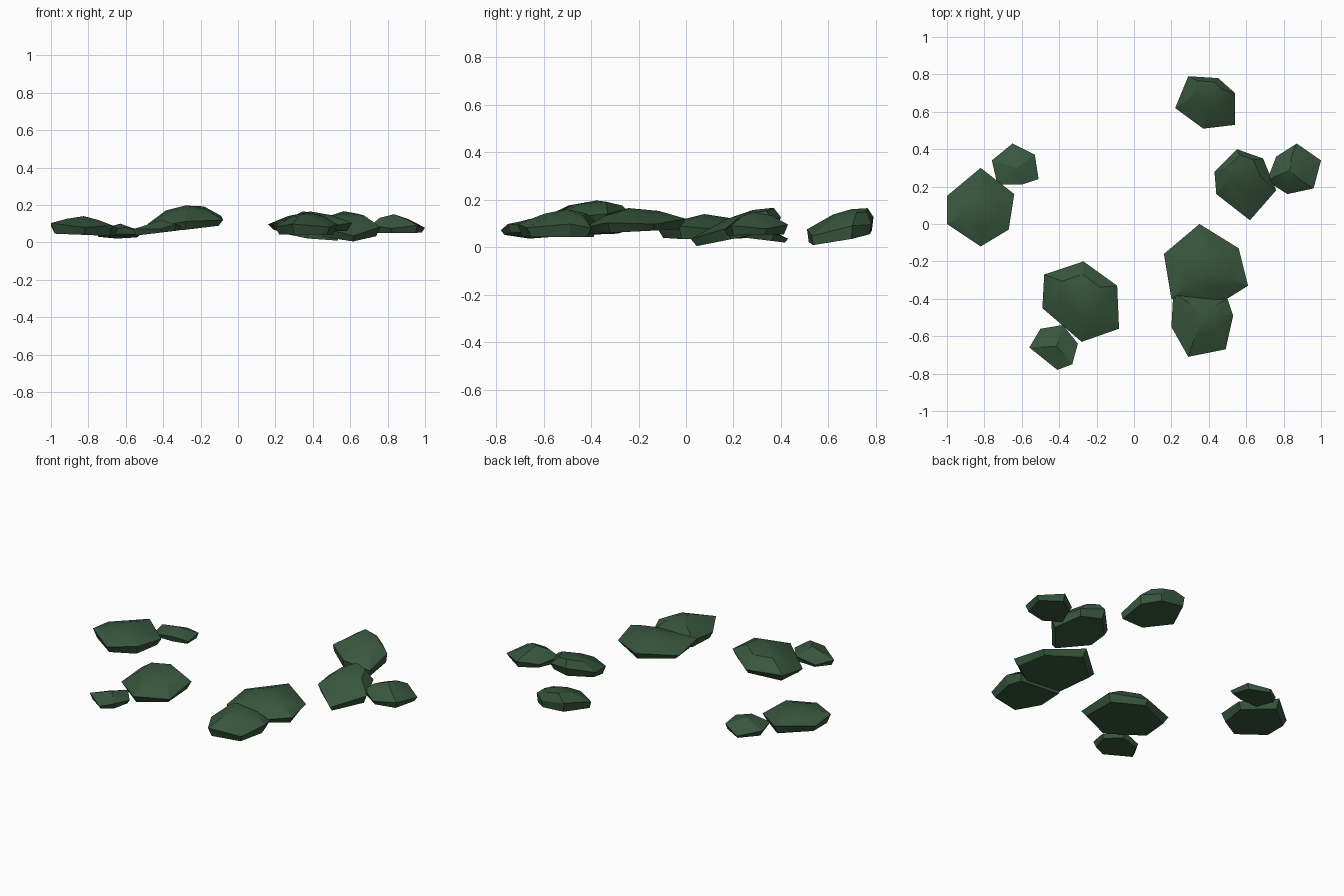
import bpy, bmesh, math

if "Cube" in bpy.data.objects:
    bpy.data.objects.remove(bpy.data.objects["Cube"])

# one dark moss green for every clump
mat = bpy.data.materials.new("dark_moss_green")
mat.diffuse_color = (0.04, 0.095, 0.048, 1)
mat.use_nodes = True
mat.node_tree.nodes["Principled BSDF"].inputs["Base Color"].default_value = mat.diffuse_color


def clump(name, outline, bottom, rim, top, slope=(0, 0), shift=(0, 0), under=0.88):
    """Faceted tilted mound: flat underside, wide rim, inner shoulder ring, low peak."""
    n = len(outline)
    cx = sum(p[0] for p in outline) / n
    cy = sum(p[1] for p in outline) / n
    bm = bmesh.new()

    def ring(scale, z, dx=0, dy=0, wobble=0):
        vs = []
        for i, (x, y) in enumerate(outline):
            ox, oy = (x - cx) * scale + dx, (y - cy) * scale + dy
            h = z + slope[0] * ox + slope[1] * oy + wobble * (-1) ** i
            vs.append(bm.verts.new((cx + ox, cy + oy, max(h, 0))))
        return vs

    low = ring(under, bottom)
    mid = ring(1.0, rim, wobble=0.008)
    high = ring(0.52, top - 0.022, *shift, wobble=0.004)
    peak = bm.verts.new((cx + shift[0], cy + shift[1], top))
    bm.faces.new(low)
    for i in range(n):
        j = (i + 1) % n
        for a, b in ((low, mid), (mid, high)):
            bm.faces.new((a[i], a[j], b[j]))
            bm.faces.new((a[i], b[j], b[i]))
        bm.faces.new((high[i], high[j], peak))
    bmesh.ops.recalc_face_normals(bm, faces=bm.faces)
    me = bpy.data.meshes.new(name)
    bm.to_mesh(me)
    bm.free()
    me.materials.append(mat)
    ob = bpy.data.objects.new(name, me)
    bpy.context.collection.objects.link(ob)
    bpy.context.view_layer.objects.active = ob
    ob.select_set(True)
    bpy.ops.object.shade_smooth_by_angle(angle=math.radians(25))
    ob.select_set(False)


# left pair
clump("left_large_clump", [(-1, 0), (-1, .15), (-.82, .3), (-.64, .16), (-.67, -.03), (-.82, -.12)],
      .04, .088, .14, (-.04, 0))
clump("left_small_clump", [(-.76, .34), (-.65, .43), (-.53, .37), (-.51, .24), (-.6, .21), (-.73, .21)],
      .034, .06, .10, (0, -.12), under=.9)

# front left pair
clump("front_left_large_clump", [(-.48, -.27), (-.27, -.2), (-.09, -.33), (-.08, -.56),
                                 (-.28, -.63), (-.49, -.45)],
      .073, .11, .197, (.11, .03), (0, .03))
clump("front_left_small_clump", [(-.56, -.66), (-.5, -.56), (-.38, -.54), (-.3, -.64),
                                 (-.33, -.75), (-.41, -.78)],
      .052, .08, .12, (.12, 0))

# front right pair
clump("front_right_back_clump", [(.35, 0), (.56, -.13), (.61, -.33), (.45, -.43), (.2, -.4), (.16, -.16)],
      .065, .1, .165, (0, .05))
clump("front_right_front_clump", [(.21, -.37), (.5, -.4), (.53, -.49), (.49, -.67), (.29, -.71), (.2, -.55)],
      .043, .09, .16, (0, 0), (0, .03))

# back right trio
clump("right_inner_clump", [(.55, .4), (.69, .35), (.76, .18), (.62, .02), (.44, .16), (.43, .28)],
      .042, .085, .157, (0, .2), (0, .05))
clump("right_outer_clump", [(.87, .43), (1, .34), (.96, .19), (.82, .16), (.71, .23), (.76, .36)],
      .052, .085, .15, (0, .02), (-.02, 0))
clump("back_clump", [(.29, .79), (.45, .78), (.54, .7), (.54, .53), (.37, .51), (.22, .62)],
      .04, .088, .16, (-.09, .16), (0, .04), .95)
